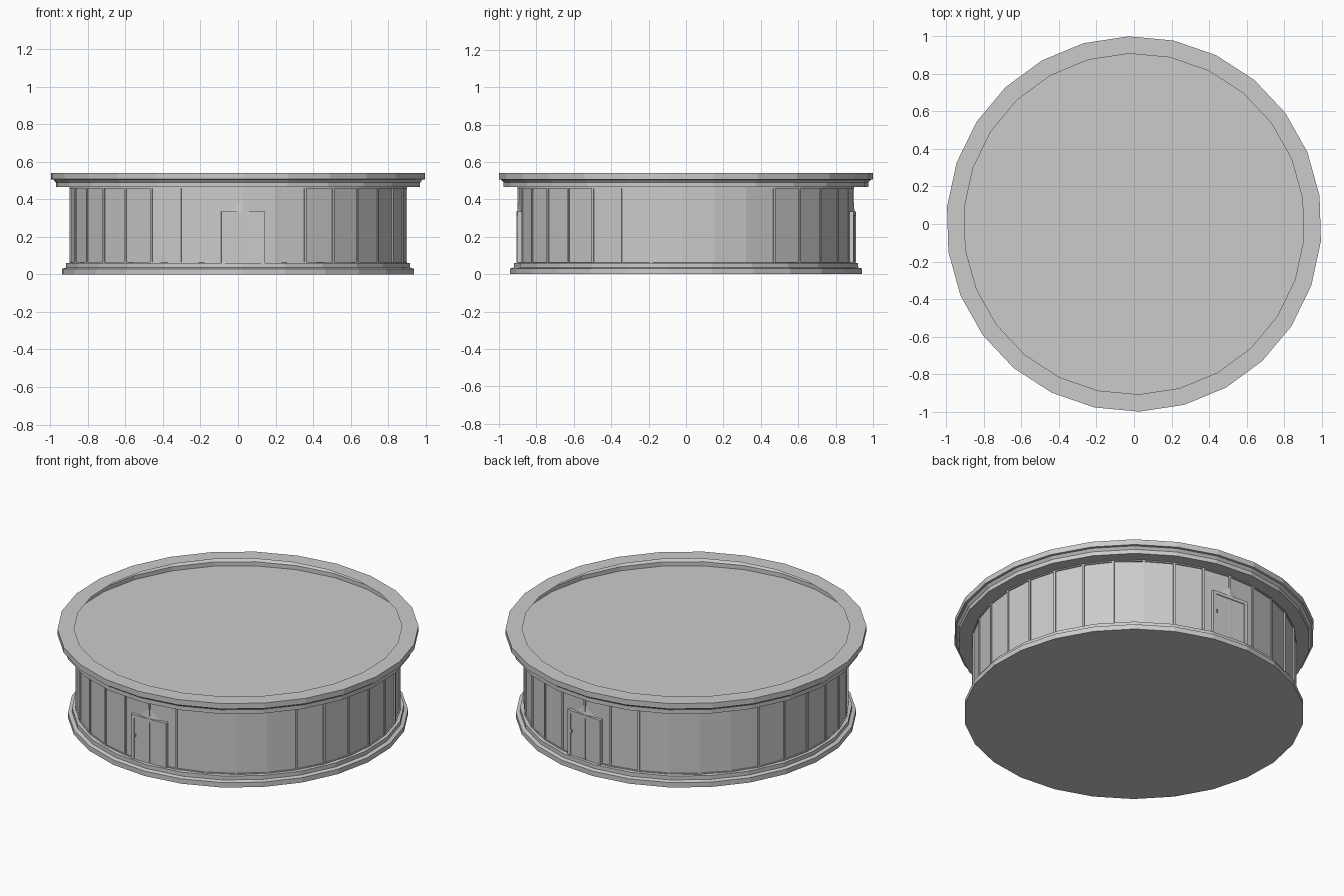
import bpy, bmesh, math
from mathutils import Matrix

if "Cube" in bpy.data.objects:
    bpy.data.objects.remove(bpy.data.objects["Cube"])

PHASE = math.radians(-88.3)   # a wall corner sits just right of the front
WALL_SIDES = 33


def finish(bm, name, recalc=True):
    if recalc:
        bmesh.ops.recalc_face_normals(bm, faces=bm.faces[:])
    me = bpy.data.meshes.new(name)
    bm.to_mesh(me)
    bm.free()
    ob = bpy.data.objects.new(name, me)
    bpy.context.collection.objects.link(ob)
    return ob


def lathe(bm, profile, sides, bottom=False):
    """Faceted skin from (radius, z) points going upward; faces point outward."""
    rings = [[bm.verts.new((r * math.cos(PHASE + math.tau * i / sides),
                            r * math.sin(PHASE + math.tau * i / sides), z))
              for i in range(sides)] for r, z in profile]
    faces = []
    for a, b in zip(rings, rings[1:]):
        for i in range(sides):
            j = (i + 1) % sides
            faces.append(bm.faces.new((a[i], a[j], b[j], b[i])))
    if bottom:
        bm.faces.new(rings[0][::-1])
    bm.normal_update()
    return faces


def turned(name, profile, sides=26):
    bm = bmesh.new()
    lathe(bm, profile, sides, bottom=True)
    return finish(bm, name, recalc=False)


def box(bm, x0, x1, y0, y1, z0, z1):
    m = Matrix.Translation(((x0 + x1) / 2, (y0 + y1) / 2, (z0 + z1) / 2))
    m = m @ Matrix.Diagonal((x1 - x0, y1 - y0, z1 - z0, 1))
    bmesh.ops.create_cube(bm, size=1, matrix=m)


# Stepped base with flat underside
turned("base", [(.942, 0), (.942, .03), (.92, .036), (.92, .06), (.88, .064)])

# Hollow cornice: flat roof at soffit level, thin stepped skin, overhanging rim
turned("cornice_roof", [(.975, .465), (.975, .49), (.988, .505),
                        (1, .507), (1, .54), (.908, .54)])

# Faceted wall with one shallow sunken panel per side
bm = bmesh.new()
sides = lathe(bm, [(.901, .06), (.901, .465)], WALL_SIDES)
bmesh.ops.inset_individual(bm, faces=sides, thickness=.009)
bmesh.ops.inset_individual(bm, faces=sides, thickness=0, depth=-.007)
finish(bm, "panelled_wall", recalc=False)


# Double doors, modelled facing -y and turned onto a wall corner
def door(prefix, corner):
    turn = PHASE + math.tau * corner / WALL_SIDES + math.pi / 2
    parts = {}

    bm = bmesh.new()
    for s in (-1, 1):
        x = sorted((s * .116, s * .096))
        box(bm, *x, -.904, -.87, .062, .335)
    box(bm, -.096, .096, -.904, -.87, .315, .335)
    parts["door_frame"] = bm

    bm = bmesh.new()
    box(bm, -.096, -.003, -.899, -.87, .062, .315)
    box(bm, .003, .096, -.899, -.87, .062, .315)
    parts["door_leaves"] = bm

    bm = bmesh.new()
    box(bm, -.093, -.086, -.905, -.895, .20, .22)
    parts["door_handle"] = bm

    # small pointed gable above the frame
    bm = bmesh.new()
    p = [bm.verts.new(c) for c in ((-.07, -.888, .335), (.07, -.888, .335),
                                   (0, -.903, .335), (0, -.896, .395))]
    for a, b, c in ((0, 2, 3), (2, 1, 3), (1, 0, 3), (0, 1, 2)):
        bm.faces.new((p[a], p[b], p[c]))
    parts["door_gable"] = bm

    for name, b in parts.items():
        finish(b, prefix + "_" + name).rotation_euler.z = turn


door("front", 0)
door("back", 16)
